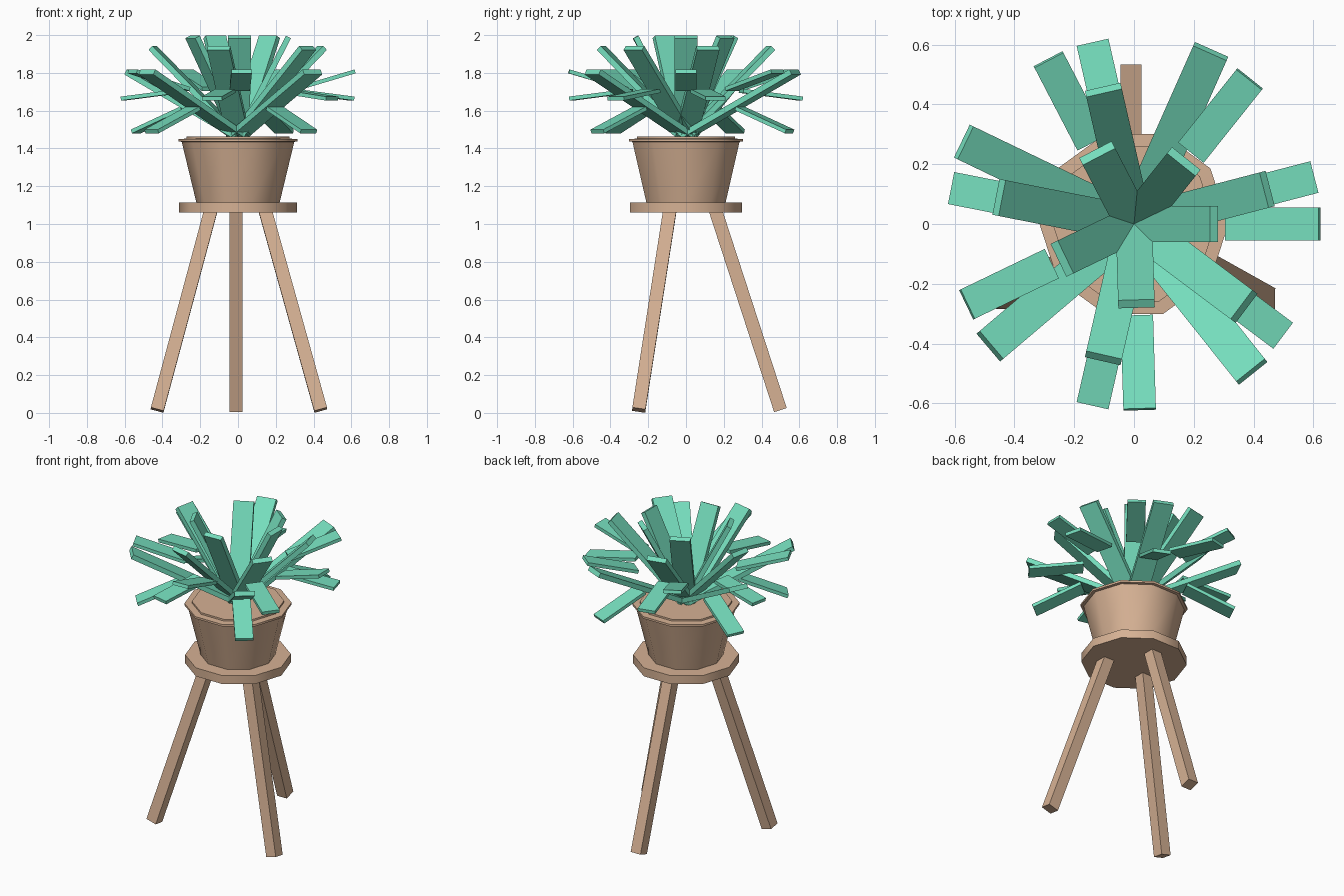
import bpy, bmesh, math
from mathutils import Vector, Matrix

if "Cube" in bpy.data.objects:
    bpy.data.objects.remove(bpy.data.objects["Cube"])


def material(name, rgb):
    m = bpy.data.materials.new(name)
    m.diffuse_color = (*rgb, 1)
    m.use_nodes = True
    m.node_tree.nodes["Principled BSDF"].inputs["Base Color"].default_value = m.diffuse_color
    return m


WOOD = material("light_brown", (0.67, 0.44, 0.295))
GREEN = material("leaf_green", (0.18, 0.73, 0.51))


def add_object(name, bm, mat):
    bmesh.ops.recalc_face_normals(bm, faces=bm.faces)
    mesh = bpy.data.meshes.new(name)
    bm.to_mesh(mesh)
    bm.free()
    mesh.materials.append(mat)
    ob = bpy.data.objects.new(name, mesh)
    bpy.context.collection.objects.link(ob)
    return ob


def lathe(name, profile, mat, sides=10):
    """Closed solid of revolution from (radius, height) points."""
    bm = bmesh.new()
    rings = []
    for r, z in profile:
        rings.append([bm.verts.new((r * math.cos(a), r * math.sin(a), z))
                      for a in (math.tau * i / sides for i in range(sides))])
    for lo, hi in zip(rings, rings[1:]):
        for i in range(sides):
            j = (i + 1) % sides
            bm.faces.new((lo[i], lo[j], hi[j], hi[i]))
    bm.faces.new(rings[0])
    bm.faces.new(rings[-1])
    ob = add_object(name, bm, mat)
    bpy.context.view_layer.objects.active = ob
    ob.select_set(True)
    bpy.ops.object.shade_smooth_by_angle(angle=math.radians(40))
    ob.select_set(False)


def box(name, size, matrix, mat):
    bm = bmesh.new()
    bmesh.ops.create_cube(bm, size=1, matrix=matrix @ Matrix.Diagonal((*size, 1)))
    add_object(name, bm, mat)


def leaf_piece(name, angle, start, end, width, thick):
    """Flat bar in the radial plane, between (radius, height) points."""
    (r0, z0), (r1, z1) = start, end
    length = math.hypot(r1 - r0, z1 - z0)
    matrix = (Matrix.Rotation(angle, 4, 'Z')
              @ Matrix.Translation(((r0 + r1) / 2, 0, (z0 + z1) / 2))
              @ Matrix.Rotation(-math.atan2(z1 - z0, r1 - r0), 4, 'Y'))
    box(name, (length, width, thick), matrix, GREEN)


# Stool top and pot with stepped rim
lathe("stool_top", [(0.312, 1.06), (0.312, 1.115)], WOOD)
lathe("pot", [(0.22, 1.112), (0.298, 1.435), (0.316, 1.437), (0.316, 1.45),
              (0.272, 1.452), (0.272, 1.463)], WOOD)

# Three splayed square legs
legs = {"back_leg": ((-0.01, 0.155), (-0.01, 0.5)),
        "left_leg": ((-0.143, -0.085), (-0.428, -0.25)),
        "right_leg": ((0.143, -0.085), (0.438, -0.25))}
for name, (top, foot) in legs.items():
    a, b = Vector((*foot, 0.015)), Vector((*top, 1.075))
    d = b - a
    rot = Vector((0, 0, 1)).rotation_difference(d).to_matrix().to_4x4()
    box(name, (0.07, 0.07, d.length), Matrix.Translation((a + b) / 2) @ rot, WOOD)

# Fourteen leaves in three slopes: a rising blade and a separate outer blade
inner_tips = [(0.267, 1.99), (0.46, 1.932), (0.632, 1.805)]
outer_ends = [((0.308, 1.715), (0.62, 1.808)),
              ((0.30, 1.705), (0.622, 1.664)),
              ((0.31, 1.612), (0.60, 1.49))]
step = math.tau / 7
for i in range(14):
    angle = step * (i + 1) if i < 7 else step * (i - 7) + math.radians(14.6)
    tier = i % 3
    leaf_piece(f"inner_leaf_{i + 1}", angle, (0, 1.47), inner_tips[tier], 0.122, 0.03)
    leaf_piece(f"outer_leaf_{i + 1}", angle, *outer_ends[tier], 0.109, 0.021)
